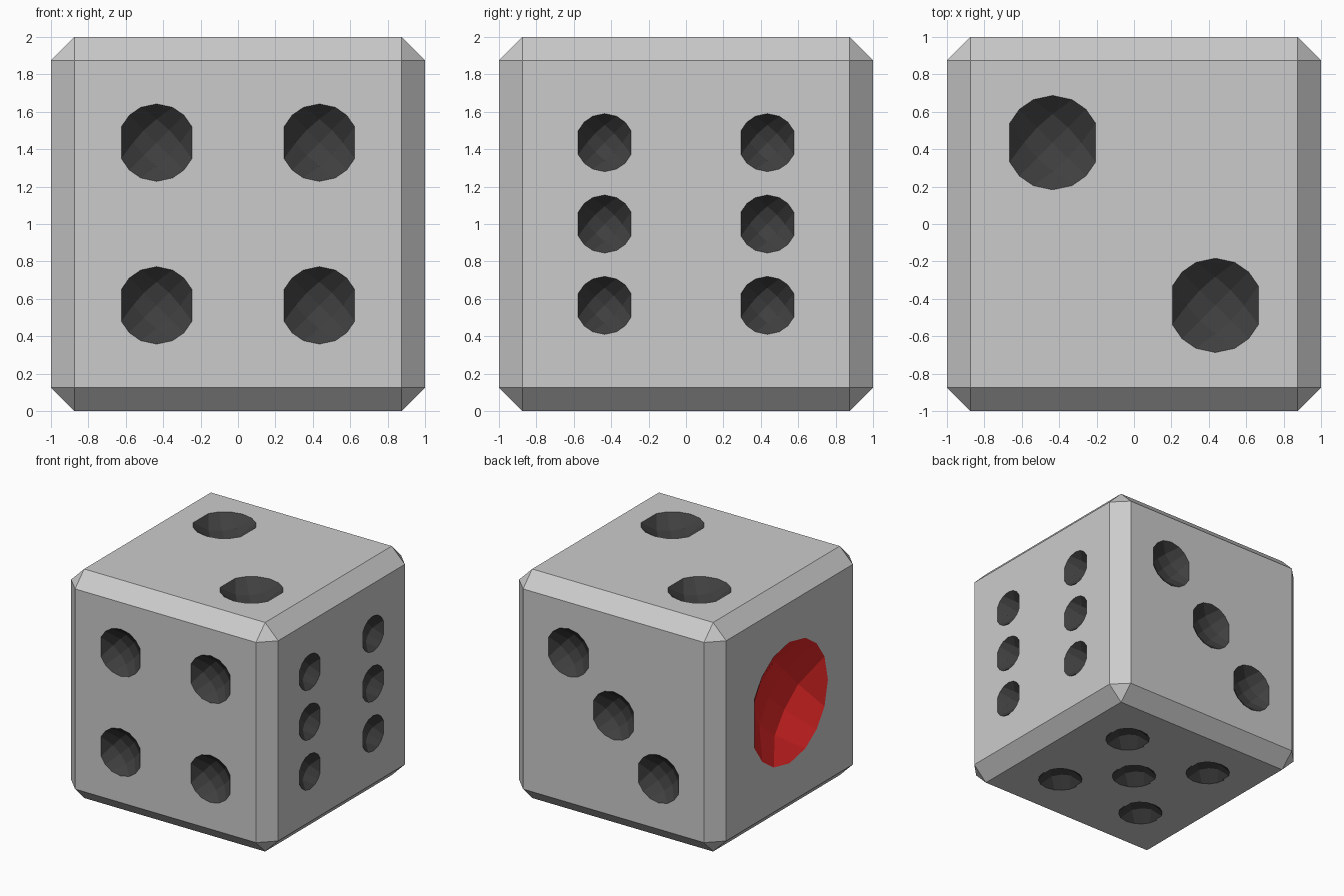
import bpy, bmesh, math
from mathutils import Matrix, Vector

if "Cube" in bpy.data.objects:
    bpy.data.objects.remove(bpy.data.objects["Cube"])


def material(name, color):
    m = bpy.data.materials.new(name)
    m.diffuse_color = (*color, 1)
    m.use_nodes = True
    m.node_tree.nodes["Principled BSDF"].inputs["Base Color"].default_value = m.diffuse_color
    return m


def add_pip(bm, centre, normal, radius, depth, mat):
    """Faceted bowl: a 4x4 grid rounded to a disc, closed above the surface."""
    tmp = bmesh.new()
    bmesh.ops.create_grid(tmp, x_segments=4, y_segments=4, size=1)
    for v in tmp.verts:
        x, y = v.co.x, v.co.y
        p = Vector((x * math.sqrt(1 - y * y / 2), y * math.sqrt(1 - x * x / 2), 0))
        if max(abs(x), abs(y)) < 0.9:
            p *= 0.92
        rho = min(p.length, 1)
        if rho > 0.97:
            p.normalize()
            rho = 1
        v.co = (p.x * radius, p.y * radius, -depth * (1 - rho ** 2.5))
    rim = [e for e in tmp.edges if e.is_boundary]
    ext = bmesh.ops.extrude_edge_only(tmp, edges=rim)["geom"]
    for v in ext:
        if isinstance(v, bmesh.types.BMVert):
            v.co.z = 0.08
    bmesh.ops.holes_fill(tmp, edges=[e for e in tmp.edges if e.is_boundary], sides=0)
    bmesh.ops.recalc_face_normals(tmp, faces=tmp.faces[:])
    for f in tmp.faces:
        f.material_index = mat
    n = Vector(normal)
    rot = n.to_track_quat('Z', 'Y').to_matrix().to_4x4() @ Matrix.Rotation(math.pi / 4, 4, 'Z')
    tmp.transform(Matrix.Translation(centre) @ rot)
    mesh = bpy.data.meshes.new("pip")
    tmp.to_mesh(mesh)
    tmp.free()
    bm.from_mesh(mesh)
    bpy.data.meshes.remove(mesh)


# chamfered cube body
bm = bmesh.new()
bmesh.ops.create_cube(bm, size=2)
bmesh.ops.bevel(bm, geom=bm.edges[:], offset=0.126, segments=1, affect='EDGES')
bmesh.ops.translate(bm, verts=bm.verts[:], vec=(0, 0, 1))
me = bpy.data.meshes.new("die")
bm.to_mesh(me)
bm.free()
for m in (None, material("dark", (0.05, 0.05, 0.05)), material("red", (0.8, 0.02, 0.02))):
    me.materials.append(m)
die = bpy.data.objects.new("die", me)
bpy.context.collection.objects.link(die)

# pips: normal, radius, depth, material slot, offsets from the face centre
k = 0.435
S = (-k, k)
sides = [
    ((-1, 0, 0), 0.53, 0.20, 2, [(0, 0, 0)]),
    ((0, 0, 1), 0.252, 0.12, 1, [(-k, k, 0), (k, -k, 0)]),
    ((0, 1, 0), 0.21, 0.11, 1, [(k, 0, k), (0, 0, 0), (-k, 0, -k)]),
    ((0, -1, 0), 0.207, 0.11, 1, [(a, 0, b) for a in S for b in S]),
    ((0, 0, -1), 0.182, 0.11, 1, [(a, b, 0) for a in S for b in S] + [(0, 0, 0)]),
    ((1, 0, 0), 0.155, 0.10, 1, [(0, a, b) for a in S for b in (-k, 0, k)]),
]
bm = bmesh.new()
for normal, radius, depth, mat, offsets in sides:
    for o in offsets:
        add_pip(bm, Vector((0, 0, 1)) + Vector(normal) + Vector(o), normal, radius, depth, mat)
cm = bpy.data.meshes.new("pip_cutter")
bm.to_mesh(cm)
bm.free()
for m in me.materials:
    cm.materials.append(m)
cutter = bpy.data.objects.new("pip_cutter", cm)
cutter.hide_render = True
bpy.context.collection.objects.link(cutter)

# carve the pips, then drop the cutter
mod = die.modifiers.new("pips", 'BOOLEAN')
mod.operation = 'DIFFERENCE'
mod.solver = 'EXACT'
mod.material_mode = 'INDEX'
mod.object = cutter
bpy.context.view_layer.update()
carved = bpy.data.meshes.new_from_object(die.evaluated_get(bpy.context.evaluated_depsgraph_get()))
die.modifiers.clear()
die.data = carved
bpy.data.objects.remove(cutter)
